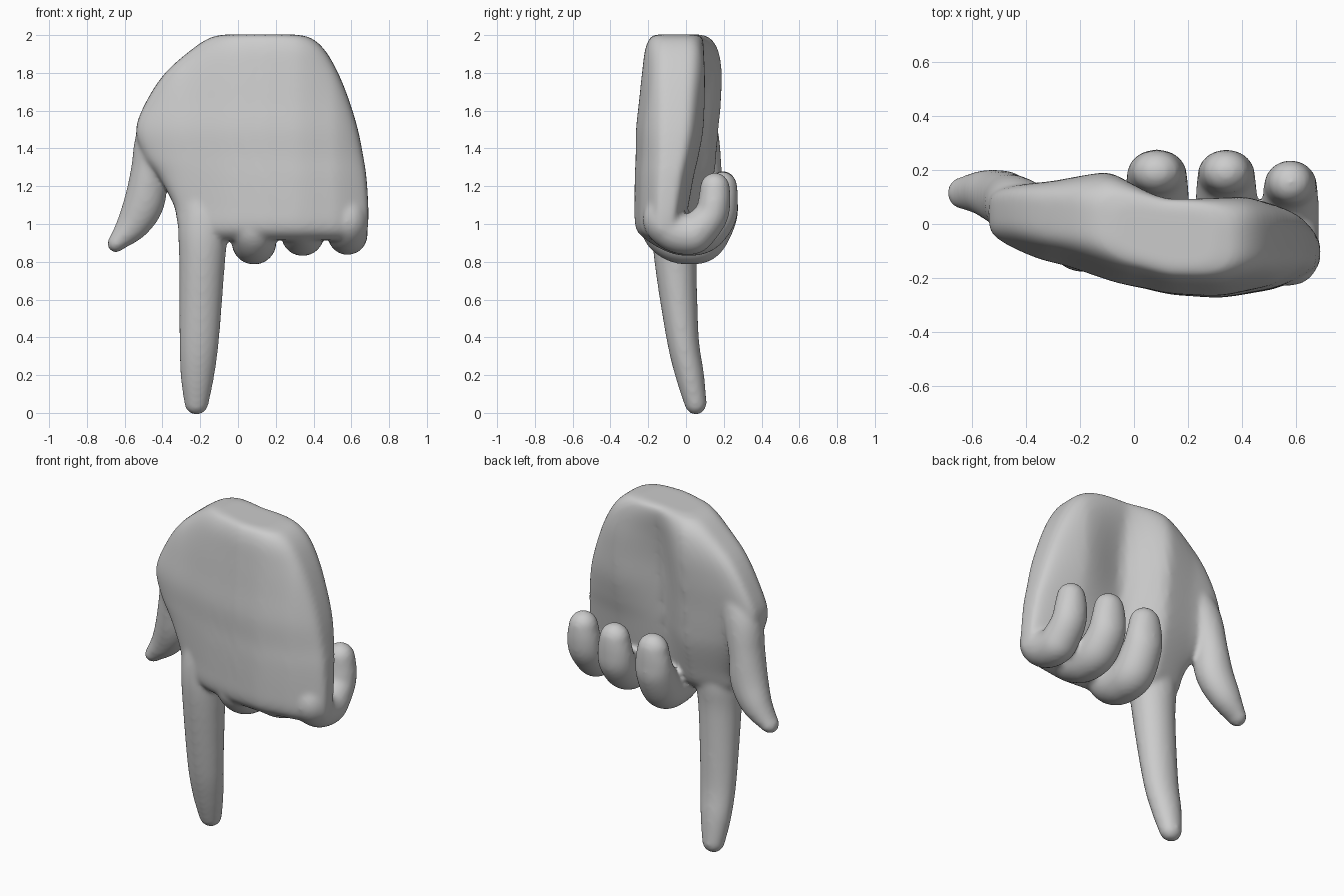
import bpy, bmesh, math
from mathutils import Vector

if "Cube" in bpy.data.objects:
    bpy.data.objects.remove(bpy.data.objects["Cube"])

bm = bmesh.new()


def skin(rings):
    """Bridge closed rings of points into a capped solid."""
    rows = [[bm.verts.new(p) for p in ring] for ring in rings]
    faces = [bm.faces.new(rows[0]), bm.faces.new(rows[-1])]
    n = len(rows[0])
    for a, b in zip(rows, rows[1:]):
        for i in range(n):
            j = (i + 1) % n
            faces.append(bm.faces.new((a[i], a[j], b[j], b[i])))
    bmesh.ops.recalc_face_normals(bm, faces=faces)


def spline(pts, steps=6):
    """Catmull-Rom through tuples of any length."""
    p = [pts[0]] + list(pts) + [pts[-1]]
    out = []
    for i in range(1, len(p) - 2):
        for s in range(steps):
            t = s / steps
            out.append(tuple(
                0.5 * (2*b + (c - a)*t + (2*a - 5*b + 4*c - d)*t*t + (3*b - a - 3*c + d)*t**3)
                for a, b, c, d in zip(*p[i-1:i+3])))
    return out + [tuple(pts[-1])]


def digit(pts, side, n=24):
    """Oval tube with rounded ends; points are x, y, z, half size along side, half size across."""
    path = spline(pts)
    pos = [Vector(q[:3]) for q in path]
    rings = []

    def ring(c, t, ru, rv):
        u = (Vector(side) - t * t.dot(Vector(side))).normalized()
        v = t.cross(u)
        rings.append([c + u*ru*math.cos(a) + v*rv*math.sin(a)
                      for a in (2*math.pi*i/n for i in range(n))])

    caps = [math.radians(d) for d in (20, 40, 60, 75, 86)]
    t = (pos[1] - pos[0]).normalized()
    ru, rv = path[0][3:]
    for a in reversed(caps):
        ring(pos[0] - t*min(ru, rv)*math.sin(a), t, ru*math.cos(a), rv*math.cos(a))
    for i, q in enumerate(path):
        t = (pos[min(i+1, len(pos)-1)] - pos[max(i-1, 0)]).normalized()
        ring(pos[i], t, q[3], q[4])
    ru, rv = path[-1][3:]
    for a in caps:
        ring(pos[-1] + t*max(ru, rv)*math.sin(a), t, ru*math.cos(a), rv*math.cos(a))
    skin(rings)


def lookup(table, x):
    """Smooth lookup in (x, y) pairs."""
    if x <= table[0][0]:
        return table[0][1]
    for (x0, y0), (x1, y1) in zip(table, table[1:]):
        if x <= x1:
            t = (x - x0) / (x1 - x0)
            t = .5 * t + .5 * t * t * (3 - 2 * t)
            return y0 + (y1 - y0) * t
    return table[-1][1]


# Palm: z, left, right, back inset, palm-side depth at thumb / hollow / little-finger edge
palm = [(2.003, -.07, .30, .10, .10, .06, .06), (1.985, -.15, .385, .07, .15, .09, .09),
        (1.92, -.25, .46, .045, .185, .09, .115), (1.80, -.385, .53, .03, .197, .07, .125),
        (1.65, -.485, .59, .015, .19, .05, .12), (1.50, -.54, .635, 0, .175, .04, .11),
        (1.36, -.50, .663, 0, .165, .03, .08), (1.25, -.42, .68, -.003, .155, .02, .05),
        (1.10, -.34, .69, -.003, .12, .0, .02), (1.00, -.32, .69, .0, .09, -.02, 0),
        (.95, -.30, .68, .02, .05, -.04, -.03), (.915, -.27, .65, .065, .0, -.07, -.06)]
back = [(-.55, -.10), (-.3, -.155), (0, -.23), (.15, -.26), (.32, -.272), (.5, -.255), (.7, -.20)]
rings = []
for z, xl, xr, inset, a, b, c in spline(palm, 4):
    front = [(-.55, a + .005), (-.3, a - .015), (-.1, a), (.13, b), (.42, c), (.7, c - .02)]
    ring = []
    for i in range(80):
        th = 2 * math.pi * i / 80
        x = (xl + xr) / 2 + (xr - xl) / 2 * math.copysign(abs(math.cos(th)) ** .9, math.cos(th))
        yb, yf = lookup(back, x) + inset, lookup(front, x)
        s = math.copysign(abs(math.sin(th)) ** .45, math.sin(th))
        ring.append((x, (yb + yf) / 2 + (yf - yb) / 2 * s, z))
    rings.append(ring)
skin(rings)

# Pointing index finger, flush with the back of the hand
digit([(-.17, -.045, 1.2, .12, .10), (-.183, -.055, 1.0, .134, .122), (-.19, -.055, .80, .122, .112),
       (-.205, -.018, .40, .106, .086), (-.215, .02, .20, .09, .076),
       (-.22, .05, .055, .066, .06)], (1, 0, 0))

# Curled middle, ring and little fingers: x, half width, underside, knuckle y, outermost y
for x, r, low, kn, out in ((.085, .119, .785, -.245, .278), (.342, .114, .83, -.27, .278),
                           (.58, .106, .836, -.235, .238)):
    zc = low + r
    yk = kn + r
    digit([(x, yk + .01, zc + .13, r * .9, r * .9), (x, yk + .005, zc + .07, r, r * .98),
           (x, -.06, zc + .015, r, r), (x, .02, zc, r, r), (x, out - .18, zc + .02, r, r * .98),
           (x, out - .108, 1.04, r * .95, r * .86),
           (x, out - .088, 1.12, r * .9, .086), (x, out - .085, 1.19, r * .78, .08)], (1, 0, 0))

# Thumb hanging from the side mound
digit([(-.36, .06, 1.62, .08, .09), (-.43, .07, 1.46, .105, .11), (-.468, .085, 1.28, .105, .10),
       (-.495, .10, 1.12, .10, .108), (-.555, .115, 1.0, .085, .09),
       (-.638, .115, .905, .06, .05)], (0, 1, 0))

mesh = bpy.data.meshes.new("pointing_hand")
bm.to_mesh(mesh)
bm.free()
hand = bpy.data.objects.new("pointing_hand", mesh)
bpy.context.collection.objects.link(hand)

# Fuse the parts into one soft skin
fuse = hand.modifiers.new("fuse", 'REMESH')
fuse.mode = 'VOXEL'
fuse.voxel_size = .012
fuse.use_smooth_shade = True
soft = hand.modifiers.new("soften", 'SMOOTH')
soft.factor = .5
soft.iterations = 14
